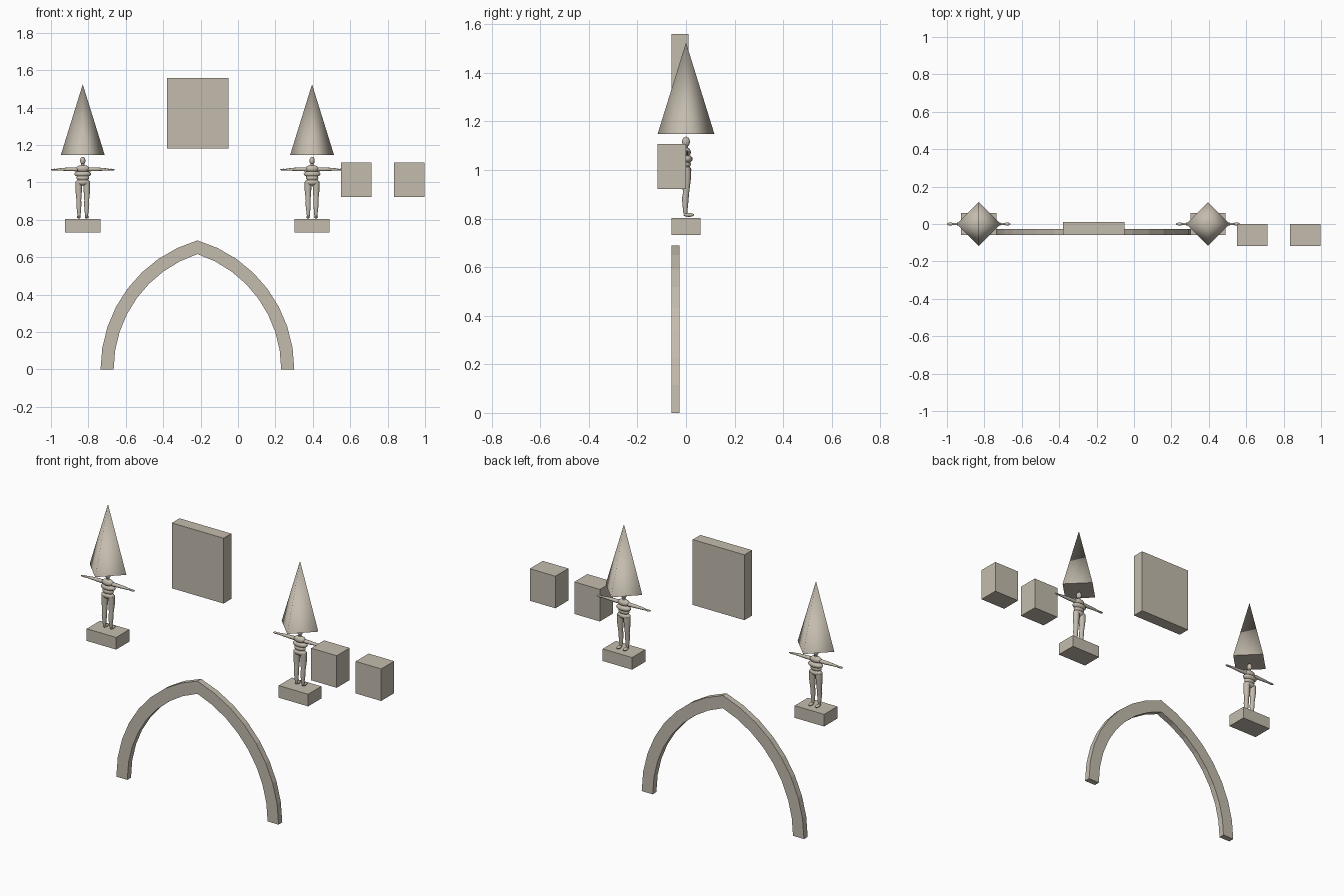
import bpy, bmesh, math
from mathutils import Vector, Matrix

if "Cube" in bpy.data.objects:
    bpy.data.objects.remove(bpy.data.objects["Cube"])

# One stone colour throughout
stone = bpy.data.materials.new("pale_stone")
stone.use_nodes = True
COLOUR = (0.55, 0.50, 0.42, 1)
stone.diffuse_color = COLOUR
stone.node_tree.nodes["Principled BSDF"].inputs["Base Color"].default_value = COLOUR


def finish(bm, name, smooth_angle=None):
    bmesh.ops.recalc_face_normals(bm, faces=bm.faces)
    mesh = bpy.data.meshes.new(name)
    bm.to_mesh(mesh)
    bm.free()
    mesh.materials.append(stone)
    obj = bpy.data.objects.new(name, mesh)
    bpy.context.collection.objects.link(obj)
    if smooth_angle:
        bpy.ops.object.select_all(action="DESELECT")
        bpy.context.view_layer.objects.active = obj
        obj.select_set(True)
        bpy.ops.object.shade_smooth_by_angle(angle=math.radians(smooth_angle))
    return obj


def box(name, low, high):
    low, high = Vector(low), Vector(high)
    bm = bmesh.new()
    place = Matrix.Translation((low + high) / 2) @ Matrix.Diagonal((*(high - low), 1))
    bmesh.ops.create_cube(bm, size=1, matrix=place)
    return finish(bm, name)


def ellipsoid(bm, centre, radii):
    place = Matrix.Translation(centre) @ Matrix.Diagonal((*radii, 1))
    bmesh.ops.create_uvsphere(bm, u_segments=16, v_segments=10, radius=1, matrix=place)


def limb(bm, rings):
    """Skin a round tube through (centre, radius) pairs and cap the ends."""
    axis = (Vector(rings[-1][0]) - Vector(rings[0][0])).normalized()
    turn = axis.to_track_quat("Z", "Y")
    loops = []
    for centre, radius in rings:
        loop = []
        for i in range(12):
            a = math.tau * i / 12
            spoke = Vector((math.cos(a), math.sin(a), 0)) * radius
            loop.append(bm.verts.new(Vector(centre) + turn @ spoke))
        loops.append(loop)
    for a, b in zip(loops, loops[1:]):
        for i in range(12):
            j = (i + 1) % 12
            bm.faces.new((a[i], a[j], b[j], b[i]))
    bm.faces.new(loops[0])
    bm.faces.new(loops[-1])


def figure(name, x):
    bm = bmesh.new()
    # Head, neck and stacked torso masses
    ellipsoid(bm, (x, 0, 1.116), (0.014, 0.016, 0.021))
    limb(bm, [((x, 0, 1.075), 0.01), ((x, 0, 1.105), 0.008)])
    ellipsoid(bm, (x, 0, 1.073), (0.036, 0.02, 0.02))
    ellipsoid(bm, (x, 0.003, 1.045), (0.045, 0.024, 0.018))
    ellipsoid(bm, (x, 0, 1.024), (0.034, 0.02, 0.018))
    ellipsoid(bm, (x, 0, 1.0), (0.04, 0.022, 0.018))
    for s in (-1, 1):
        # Outstretched arm with hand
        limb(bm, [((x + s * 0.02, 0, 1.07), 0.011),
                  ((x + s * 0.065, 0, 1.07), 0.01),
                  ((x + s * 0.1, 0, 1.07), 0.008),
                  ((x + s * 0.14, 0, 1.069), 0.005)])
        ellipsoid(bm, (x + s * 0.152, 0, 1.068), (0.019, 0.008, 0.005))
        # Tapered leg with a knee
        limb(bm, [((x + s * 0.021, 0.002, 1.0), 0.019),
                  ((x + s * 0.022, 0.002, 0.96), 0.018),
                  ((x + s * 0.021, 0, 0.905), 0.013),
                  ((x + s * 0.021, -0.003, 0.88), 0.014),
                  ((x + s * 0.02, -0.003, 0.82), 0.008)])
        # Foot pointing to the rear
        ellipsoid(bm, (x + s * 0.021, 0.012, 0.815), (0.01, 0.022, 0.008))
    return finish(bm, name, 60)


def canopy(name, x):
    bm = bmesh.new()
    bmesh.ops.create_cone(bm, cap_ends=True, segments=4, radius1=0.117, radius2=0,
                          depth=0.377, matrix=Matrix.Translation((x, 0, 1.336)))
    # Put the corners on the axes
    corner = max(bm.verts, key=lambda v: v.co.x)
    offset = math.atan2(corner.co.y, corner.co.x - x)
    bmesh.ops.rotate(bm, verts=bm.verts, cent=(x, 0, 0),
                     matrix=Matrix.Rotation(-offset, 3, "Z"))
    return finish(bm, name, 95)


def pointed_arch(name, middle, half_span, height, thick, y0, y1, steps=8):
    radius = (half_span ** 2 + height ** 2) / (2 * half_span)
    shift = radius - half_span
    halves = []
    for r in (radius, radius - thick):
        top = math.acos(shift / r)
        arc = [(shift - r * math.cos(top * i / steps), r * math.sin(top * i / steps))
               for i in range(steps + 1)]
        halves.append(arc + [(-px, pz) for px, pz in reversed(arc[:-1])])
    bm = bmesh.new()
    outer, inner = [[bm.verts.new((middle + px, y0, pz)) for px, pz in arc] for arc in halves]
    faces = [bm.faces.new((outer[i], outer[i + 1], inner[i + 1], inner[i]))
             for i in range(len(outer) - 1)]
    back = bmesh.ops.extrude_face_region(bm, geom=faces)["geom"]
    moved = [v for v in back if isinstance(v, bmesh.types.BMVert)]
    bmesh.ops.translate(bm, verts=moved, vec=(0, y1 - y0, 0))
    return finish(bm, name)


# Two statues, each on a plinth under a pyramid canopy
for side, x in (("right", -0.83), ("left", 0.396)):
    box(side + "_plinth", (x - 0.094, -0.06, 0.733), (x + 0.094, 0.06, 0.803))
    figure(side + "_statue", x)
    canopy(side + "_canopy", x)

# Wall panel, two blocks and the arch
box("wall_panel", (-0.38, -0.06, 1.182), (-0.05, 0.01, 1.559))
box("inner_block", (0.55, -0.118, 0.922), (0.713, 0, 1.107))
box("outer_block", (0.834, -0.118, 0.922), (0.997, 0, 1.107))
pointed_arch("pointed_arch", -0.217, 0.518, 0.69, 0.07, -0.06, -0.026)
